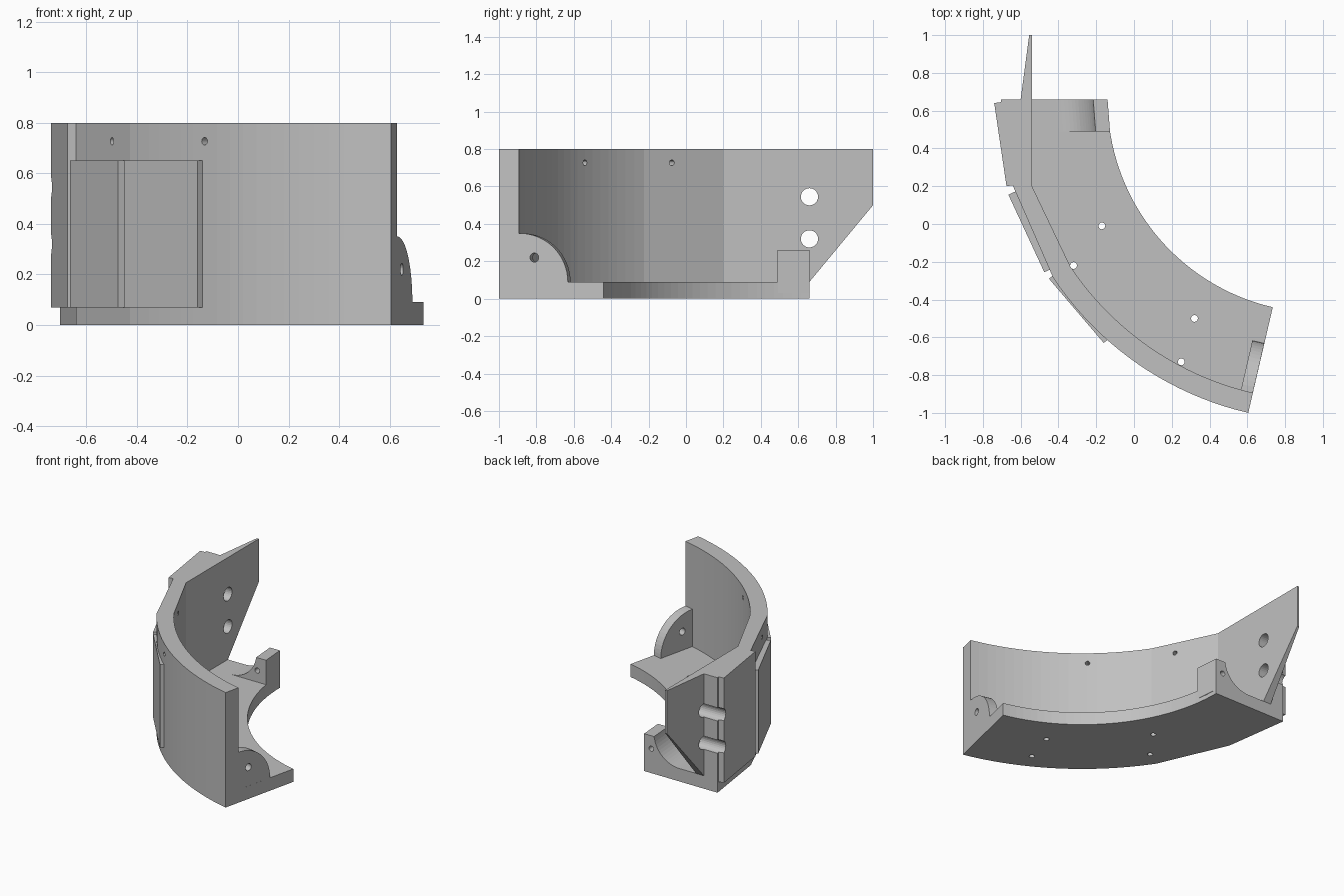
import bpy, bmesh
from math import sin, cos, radians
from mathutils import Vector

if "Cube" in bpy.data.objects:
    bpy.data.objects.remove(bpy.data.objects["Cube"])

grey = bpy.data.materials.new("plain grey")
grey.use_nodes = True
colour = (0.53, 0.53, 0.53, 1)
grey.diffuse_color = colour
grey.node_tree.nodes["Principled BSDF"].inputs["Base Color"].default_value = colour

CENTRE = Vector((0.99, 0.66))
END = 256.94          # angle of the open end of the arc
BEND = 213.7          # angle where the arc turns into flat panels


def arc(radius, start, stop, steps):
    """Points in plan on a circle around the shared centre."""
    angles = [radians(start + (stop - start) * i / steps) for i in range(steps + 1)]
    return [(CENTRE.x + radius * cos(a), CENTRE.y + radius * sin(a)) for a in angles]


def make_object(name, bm):
    mesh = bpy.data.meshes.new(name)
    bm.to_mesh(mesh)
    bm.free()
    mesh.materials.append(grey)
    obj = bpy.data.objects.new(name, mesh)
    bpy.context.scene.collection.objects.link(obj)
    return obj


def prism(name, points, along, trim=None):
    """Extrude a closed 3D outline; optionally trim it by a plane (point, normal)."""
    bm = bmesh.new()
    face = bm.faces.new([bm.verts.new(p) for p in points])
    side = bmesh.ops.extrude_face_region(bm, geom=[face])["geom"]
    moved = [g for g in side if isinstance(g, bmesh.types.BMVert)]
    bmesh.ops.translate(bm, vec=along, verts=moved)
    if trim:
        cut = bmesh.ops.bisect_plane(bm, geom=bm.verts[:] + bm.edges[:] + bm.faces[:],
                                     plane_co=trim[0], plane_no=trim[1], clear_outer=True)
        rim = [g for g in cut["geom_cut"] if isinstance(g, bmesh.types.BMEdge)]
        bmesh.ops.contextual_create(bm, geom=rim)
    bmesh.ops.recalc_face_normals(bm, faces=bm.faces)
    return make_object(name, bm)


def upright(name, plan, low, high, trim=None):
    return prism(name, [(x, y, low) for x, y in plan], (0, 0, high - low), trim)


def drill(targets, centre, direction, radius, length):
    """Bore a round hole through each target."""
    bm = bmesh.new()
    bmesh.ops.create_cone(bm, cap_ends=True, segments=24, radius1=radius,
                          radius2=radius, depth=length)
    cutter = make_object("hole_cutter", bm)
    cutter.hide_render = True
    cutter.location = centre
    cutter.rotation_mode = 'QUATERNION'
    cutter.rotation_quaternion = Vector(direction).to_track_quat('Z', 'Y')
    for obj in targets:
        mod = obj.modifiers.new("hole", 'BOOLEAN')
        mod.operation, mod.solver, mod.object = 'DIFFERENCE', 'EXACT', cutter
        bpy.context.view_layer.update()
        graph = bpy.context.evaluated_depsgraph_get()
        obj_mesh = bpy.data.meshes.new_from_object(obj.evaluated_get(graph))
        obj.modifiers.clear()
        obj.data = obj_mesh
    bpy.data.objects.remove(cutter)


# Curved wall that ends in two flat panels
wall_plan = arc(1.704, END, BEND, 20) + [(-0.64, 0.2), (-0.705, 0.66), (-0.54, 0.66),
                                         (-0.54, 0.2)] + arc(1.595, BEND, END, 20)
wall = upright("curved_wall", wall_plan, 0, 0.8)

# Floor shelf, its outer rim buried in the wall
floor_plan = arc(1.13, 180, END, 32) + arc(1.65, END, BEND, 20) + [(-0.6, 0.2), (-0.6, 0.66)]
shelf = upright("floor_shelf", floor_plan, 0, 0.09)

# Tapered wing with a sloping lower edge
wing_plan = [(-0.54, 0.6), (-0.54, 1), (-0.555, 1), (-0.6, 0.66), (-0.6, 0.6)]
wing = upright("wing", wing_plan, 0.02, 0.8,
               trim=((0, 0.66, 0.09), (0, 0.41, -0.34)))

# Raised plates on the outside: start, end, top height
plates = []
for i, (a, b, top) in enumerate([((-0.16, -0.63), (-0.45, -0.29), 0.65),
                                 ((-0.475, -0.255), (-0.665, 0.155), 0.65),
                                 ((-0.675, 0.2), (-0.74, 0.64), 0.8)]):
    a, b = Vector(a), Vector(b)
    run = (b - a).normalized()
    inward = Vector((run.y, -run.x)) * 0.05
    plan = [a, b, b + inward, a + inward]
    plates.append(upright(f"outer_plate_{i + 1}", [tuple(p) for p in plan], 0.07, top))

# Quarter-round gusset at the open end
u = Vector((0.226, 0.974))
corner = Vector((0.63, -0.89))
profile = [(-0.02, 0.05), (0.265, 0.05)]
profile += [(0.265 * cos(radians(t)), 0.09 + 0.26 * sin(radians(t))) for t in range(0, 91, 6)]
profile.append((-0.02, 0.35))
gusset = prism("end_gusset", [(*(corner + u * r), z) for r, z in profile],
               (-0.974 * 0.065, 0.226 * 0.065, 0))

# Back bracket: a post with a concave foot
foot = [(-0.41 + 0.195 * sin(radians(t)), 0.285 - 0.195 * cos(radians(t)))
        for t in range(0, 83, 6)]
outline = foot + [(-0.216, 0.26), (-0.14, 0.26), (-0.14, 0.03), (-0.41, 0.03)]
bracket = prism("back_bracket", [(x, 0.66, z) for x, z in outline], (0.013, -0.17, 0))

# Large bores across the wing and the end of the wall
for z in (0.545, 0.32):
    drill([wall, wing, plates[2]], (-0.65, 0.66, z), (1, 0, 0), 0.046, 0.4)

# Small holes in the floor, wall, gusset and bracket
for x, y in [(-0.17, -0.01), (-0.32, -0.22), (0.32, -0.5), (0.25, -0.73)]:
    drill([shelf], (x, y, 0.045), (0, 0, 1), 0.018, 0.3)
for x, y in [(-0.1, -0.585), (-0.455, -0.1)]:
    drill([wall], (x, y, 0.727), (x - CENTRE.x, y - CENTRE.y, 0), 0.015, 0.4)
drill([gusset], (0.645, -0.81, 0.22), (0.974, -0.226, 0), 0.024, 0.3)
drill([bracket], (-0.195, 0.57, 0.17), (0, 1, 0), 0.018, 0.4)
